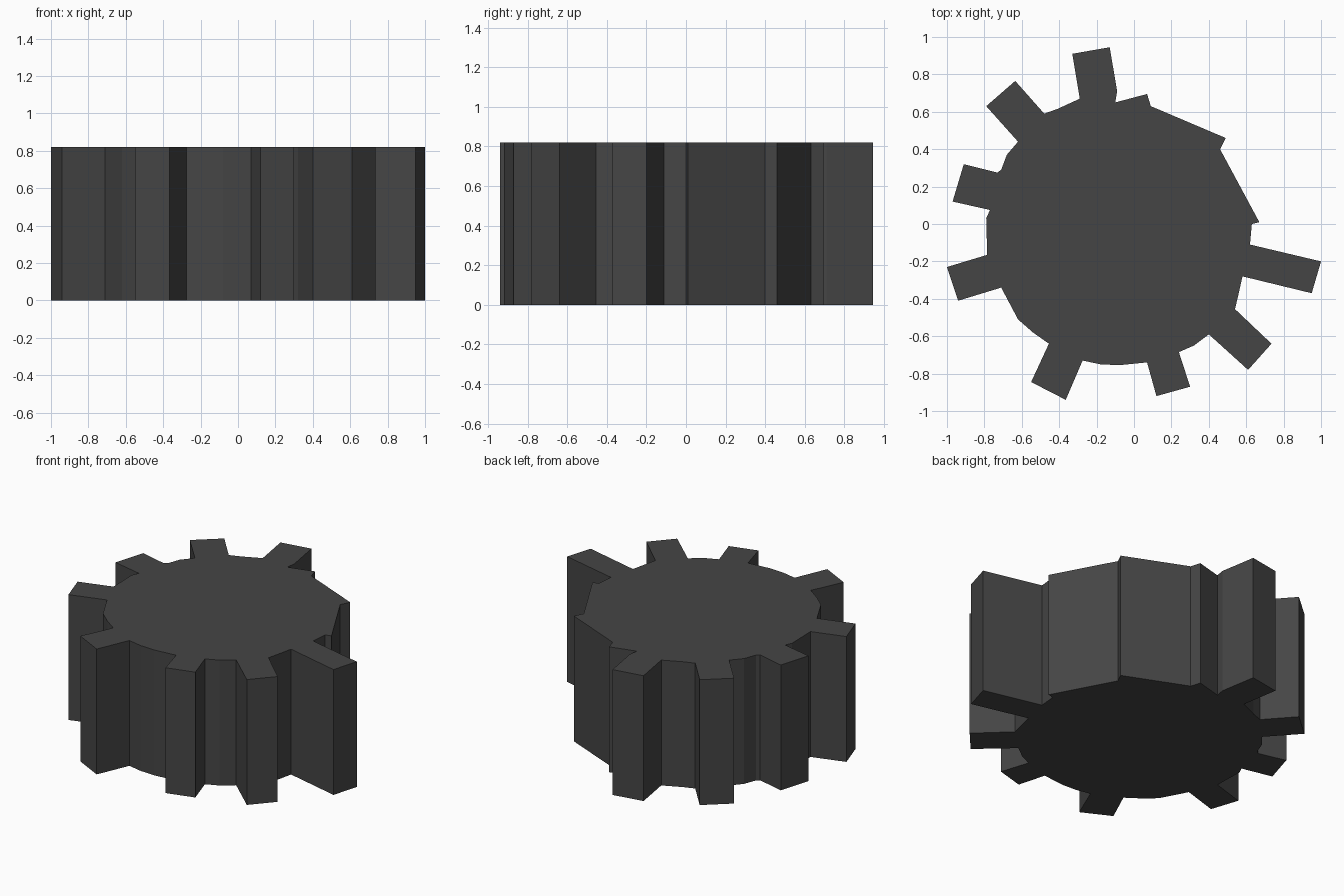
import bpy
import bmesh

HEIGHT = 0.82

# Worn gear outline seen from above, counter-clockwise.
# Each entry is one intact tooth (root, tip, tip, root) plus the worn rim after it.
sections = [
    # right tooth, then the broken stretch of rim
    ([(0.58, -0.28), (0.95, -0.37), (1.0, -0.2), (0.62, -0.11)],
     [(0.63, 0.0), (0.67, 0.01), (0.46, 0.40), (0.49, 0.46),
      (0.09, 0.63), (0.07, 0.695), (-0.10, 0.65)]),
    # back tooth
    ([(-0.09, 0.71), (-0.13, 0.945), (-0.33, 0.91), (-0.29, 0.67)],
     [(-0.41, 0.615)]),
    # back left tooth
    ([(-0.48, 0.59), (-0.635, 0.765), (-0.79, 0.63), (-0.62, 0.44)],
     [(-0.68, 0.37), (-0.71, 0.29)]),
    # left tooth
    ([(-0.73, 0.275), (-0.91, 0.32), (-0.97, 0.12), (-0.77, 0.075)],
     [(-0.79, 0.03)]),
    # front left tooth
    ([(-0.785, -0.165), (-1.0, -0.23), (-0.94, -0.41), (-0.71, -0.34)],
     [(-0.62, -0.51), (-0.54, -0.58)]),
    # front tooth
    ([(-0.455, -0.64), (-0.55, -0.845), (-0.365, -0.94), (-0.275, -0.73)],
     [(-0.18, -0.75), (-0.08, -0.755)]),
    # front centre tooth
    ([(0.07, -0.74), (0.12, -0.92), (0.30, -0.87), (0.24, -0.685)],
     [(0.32, -0.65)]),
    # front right tooth
    ([(0.40, -0.59), (0.61, -0.78), (0.735, -0.64), (0.54, -0.455)],
     [(0.56, -0.37)]),
]
outline = [p for tooth, rim in sections for p in tooth + rim]

# Extrude the outline into a solid gear
bm = bmesh.new()
base = bm.faces.new([bm.verts.new((x, y, 0)) for x, y in outline])
extruded = bmesh.ops.extrude_face_region(bm, geom=[base], use_keep_orig=True)
top = [v for v in extruded["geom"] if isinstance(v, bmesh.types.BMVert)]
bmesh.ops.translate(bm, verts=top, vec=(0, 0, HEIGHT))
bmesh.ops.recalc_face_normals(bm, faces=bm.faces)

# Clean triangulation of the concave caps
caps = [f for f in bm.faces if len(f.verts) > 4]
bmesh.ops.triangulate(bm, faces=caps)

mesh = bpy.data.meshes.new("gear")
bm.to_mesh(mesh)
bm.free()
gear = bpy.data.objects.new("gear", mesh)
bpy.context.collection.objects.link(gear)

# Dark metal
metal = bpy.data.materials.new("dark_metal")
metal.diffuse_color = (0.06, 0.06, 0.06, 1)
mesh.materials.append(metal)
